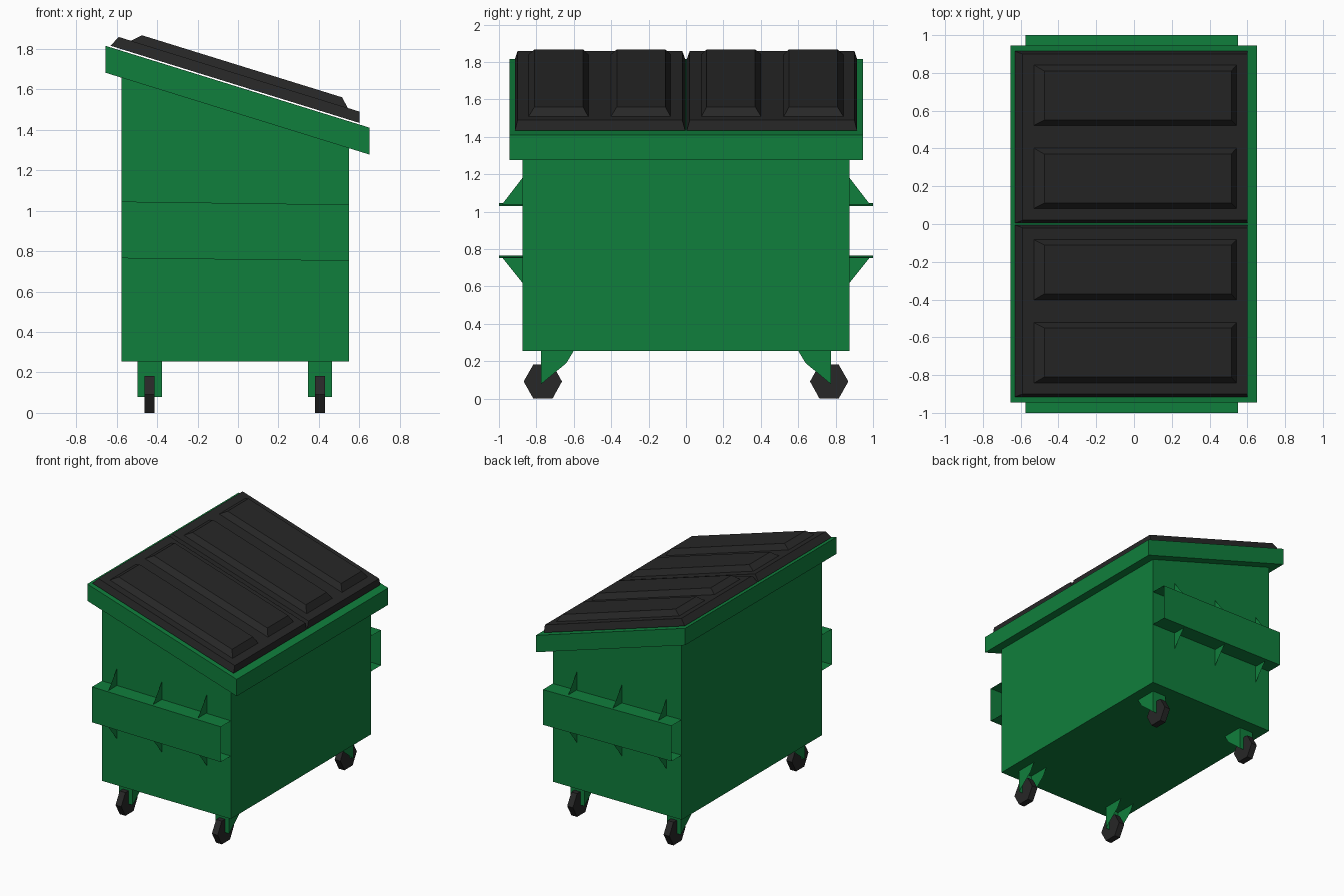
import bpy, bmesh

if "Cube" in bpy.data.objects:
    bpy.data.objects.remove(bpy.data.objects["Cube"])


def material(name, color):
    m = bpy.data.materials.new(name)
    m.diffuse_color = (*color, 1)
    m.use_nodes = True
    m.node_tree.nodes["Principled BSDF"].inputs["Base Color"].default_value = m.diffuse_color
    return m


GREEN = material("green paint", (0.005, 0.21, 0.045))
BLACK = material("black plastic", (0.02, 0.02, 0.02))


def slope(x, offset):
    """Height of the slanted rim plane at x, plus an offset."""
    return 1.612 - 0.31 * x + offset


def finish(name, bm, mat, mirror=False):
    bmesh.ops.recalc_face_normals(bm, faces=bm.faces)
    me = bpy.data.meshes.new(name)
    bm.to_mesh(me)
    bm.free()
    me.materials.append(mat)
    ob = bpy.data.objects.new(name, me)
    bpy.context.collection.objects.link(ob)
    if mirror:
        mod = ob.modifiers.new("mirror", 'MIRROR')
        mod.use_axis = (False, True, False)
        mod.use_mirror_merge = False
    return ob


def rect(x0, x1, y0, y1, zf):
    return [(x, y, zf(x)) for x, y in ((x0, y0), (x1, y0), (x1, y1), (x0, y1))]


def loft(bm, low, high):
    """Closed solid between two rings of equal length."""
    a = [bm.verts.new(p) for p in low]
    b = [bm.verts.new(p) for p in high]
    n = len(a)
    bm.faces.new(a[::-1])
    bm.faces.new(b)
    for i in range(n):
        j = (i + 1) % n
        bm.faces.new((a[i], a[j], b[j], b[i]))


def sheet(bm, pts):
    bm.faces.new([bm.verts.new(p) for p in pts])


# Bin body with slanted top
bm = bmesh.new()
loft(bm, rect(-0.575, 0.55, -0.875, 0.875, lambda x: 0.255),
     rect(-0.575, 0.55, -0.875, 0.875, lambda x: slope(x, -0.05)))
finish("bin_body", bm, GREEN)

# Rim band around the top
bm = bmesh.new()
loft(bm, rect(-0.655, 0.65, -0.945, 0.945, lambda x: slope(x, -0.133)),
     rect(-0.655, 0.65, -0.945, 0.945, lambda x: slope(x, 0)))
finish("rim", bm, GREEN)

# Two lids, each with chamfered edges
bm = bmesh.new()
loft(bm, rect(-0.63, 0.602, 0.004, 0.915, lambda x: slope(x, 0.008)),
     rect(-0.59, 0.602, 0.02, 0.9, lambda x: slope(x, 0.064)))
finish("lids", bm, BLACK, True)

# Raised panels on the lids
bm = bmesh.new()
for y in (0.08, 0.52):
    loft(bm, rect(-0.535, 0.545, y, y + 0.325, lambda x: slope(x, 0.06)),
         rect(-0.475, 0.515, y + 0.03, y + 0.29, lambda x: slope(x, 0.108)))
finish("lid_panels", bm, BLACK, True)

# Fork sleeves: thin open-ended channels on both sides
bm = bmesh.new()
X0, X1, YW, YO = -0.575, 0.55, 0.875, 1.0
ring0 = [bm.verts.new((X0, y, z)) for y, z in
         ((YW, 1.045), (YO, 1.045), (YO, 0.765), (YW, 0.765))]
ring1 = [bm.verts.new((X1, y, z)) for y, z in
         ((YW, 1.03), (YO, 1.03), (YO, 0.752), (YW, 0.752))]
for i in range(3):
    bm.faces.new((ring0[i], ring0[i + 1], ring1[i + 1], ring1[i]))
finish("fork_sleeves", bm, GREEN, True)

# Triangular gussets above and below the sleeves
bm = bmesh.new()
for x in (-0.444, -0.052, 0.34):
    for z, tip in ((1.037, 1.18), (0.758, 0.62)):
        sheet(bm, [(x, YW, z), (x, 0.985, z), (x, YW, tip)])
finish("sleeve_gussets", bm, GREEN, True)

# Casters: forked brackets and six-sided wheels
SIDE = ((0.6, 0.256), (0.775, 0.256), (0.775, 0.078), (0.64, 0.19))
HEX = ((0.663, 0.092), (0.714, 0), (0.816, 0), (0.868, 0.092),
       (0.816, 0.183), (0.714, 0.183))
brackets, wheels = bmesh.new(), bmesh.new()
for cx in (-0.437, 0.405):
    for x in (cx - 0.06, cx + 0.06):
        sheet(brackets, [(x, y, z) for y, z in SIDE])
    sheet(brackets, [(cx + dx, 0.775, z) for dx, z in
                     ((-0.06, 0.256), (0.06, 0.256), (0.06, 0.078), (-0.06, 0.078))])
    loft(wheels, [(cx - 0.025, y, z) for y, z in HEX],
         [(cx + 0.025, y, z) for y, z in HEX])
finish("caster_brackets", brackets, GREEN, True)
finish("caster_wheels", wheels, BLACK, True)
